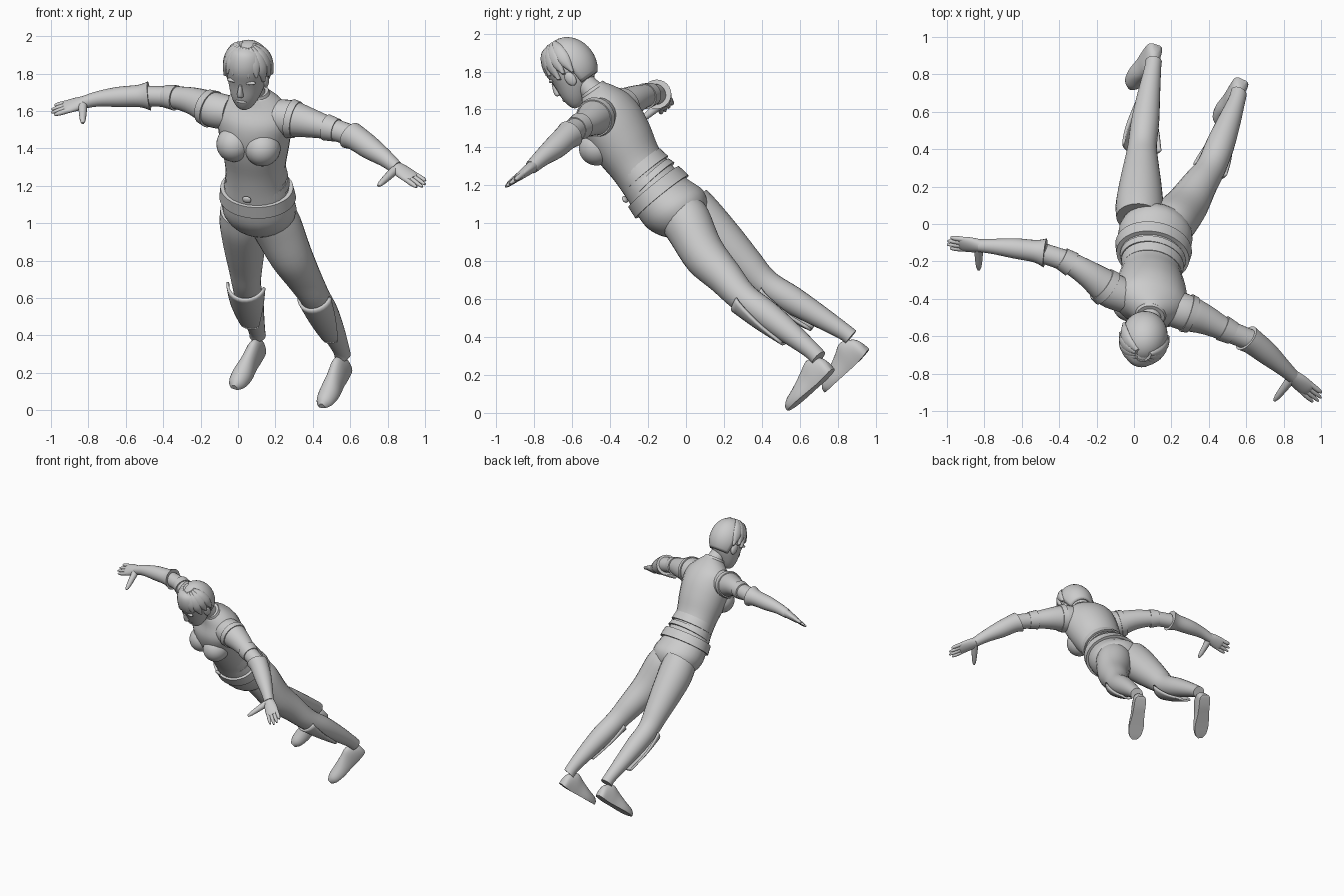
import bpy, bmesh
from math import sin, cos, pi, radians
from mathutils import Vector, Matrix

if "Cube" in bpy.data.objects:
    bpy.data.objects.remove(bpy.data.objects["Cube"])

COLOUR = (0.6, 0.6, 0.6, 1)
grey = bpy.data.materials.new("plain_grey")
grey.use_nodes = True
grey.diffuse_color = COLOUR
grey.node_tree.nodes["Principled BSDF"].inputs["Base Color"].default_value = COLOUR

# Leaning body frame: local x is left, -y is front, z runs up the spine
up = Vector((-0.04, -0.58, 0.81)).normalized()
back = up.cross(Vector((0.95, -0.28, -0.14))).normalized()
left = back.cross(up)
BODY = Matrix((left, back, up)).transposed().to_4x4()
BODY.translation = (0.1, -0.16, 1.17)
HEAD = BODY @ Matrix.Translation((-0.02, 0, 0.78))
WORLD = Matrix.Identity(4)


def finish(name, bm, frame=WORLD, angle=45):
    bmesh.ops.recalc_face_normals(bm, faces=bm.faces)
    me = bpy.data.meshes.new(name)
    bm.to_mesh(me)
    bm.free()
    me.transform(frame)
    me.materials.append(grey)
    me.shade_smooth()
    me.set_sharp_from_angle(angle=radians(angle))
    ob = bpy.data.objects.new(name, me)
    bpy.context.collection.objects.link(ob)
    return ob


def smooth_path(keys, steps):
    """Catmull-Rom interpolation of position and radius keys."""
    k = [Vector(v) for v in keys]
    k = [k[0]] + k + [k[-1]]
    out = []
    for p, q, r, s in zip(k, k[1:], k[2:], k[3:]):
        for i in range(steps):
            t = i / steps
            out.append((q * 2 + (r - p) * t + (p * 2 - q * 5 + r * 4 - s) * t**2
                        + (q * 3 - p - r * 3 + s) * t**3) / 2)
    return out + [k[-1]]


def axes(keys, side):
    axis = (Vector(keys[-1][:3]) - Vector(keys[0][:3])).normalized()
    side = Vector(side)
    side = (side - axis * side.dot(axis)).normalized()
    return side, axis.cross(side)


def loft(name, keys, side=(1, 0, 0), frame=WORLD, floor=-1, steps=4, sides=24):
    """Skin elliptical rings; each key is x, y, z, half width, half depth."""
    keys = [k if len(k) == 5 else (*k, k[3]) for k in keys]
    s, n = axes(keys, side)
    bm = bmesh.new()
    rings = []
    for k in smooth_path(keys, steps):
        c = Vector(k[:3])
        rings.append([bm.verts.new(c + s * k[3] * cos(a) + n * k[4] * max(sin(a), floor))
                      for a in (2 * pi * i / sides for i in range(sides))])
    for lo, hi in zip(rings, rings[1:]):
        for i in range(sides):
            j = (i + 1) % sides
            bm.faces.new((lo[i], lo[j], hi[j], hi[i]))
    bm.faces.new(rings[0])
    bm.faces.new(rings[-1])
    return finish(name, bm, frame)


def ball(name, centre, size, frame=WORLD, keep=None):
    bm = bmesh.new()
    bmesh.ops.create_uvsphere(bm, u_segments=32, v_segments=20, radius=1)
    bm.transform(Matrix.Translation(centre) @ Matrix.Diagonal((*size, 1)))
    if keep:
        bmesh.ops.delete(bm, geom=[v for v in bm.verts if not keep(v.co)], context="VERTS")
    return finish(name, bm, frame)


def guard(name, keys, front):
    """Curved plate over the front of a limb, narrowing towards its end."""
    s, n = axes(keys, front)
    bm = bmesh.new()
    rows = []
    path = smooth_path(keys, 4)
    for i, k in enumerate(path):
        spread = radians(85 - 55 * i / (len(path) - 1))
        rows.append([bm.verts.new(Vector(k[:3]) + (s * cos(a) + n * sin(a)) * k[3])
                     for a in (spread * j / 6 for j in range(-6, 7))])
    for lo, hi in zip(rows, rows[1:]):
        for j in range(12):
            bm.faces.new((lo[j], lo[j + 1], hi[j + 1], hi[j]))
    mod = finish(name, bm).modifiers.new("thickness", "SOLIDIFY")
    mod.thickness = 0.015


# Torso, neck and chest
loft("torso", [(0, 0.03, -0.27, 0.07, 0.08), (0, 0.035, -0.22, 0.16, 0.14),
               (0, 0.03, -0.14, 0.2, 0.175), (0, 0.01, -0.04, 0.19, 0.16),
               (0, 0, 0.08, 0.165, 0.145), (0, 0, 0.18, 0.165, 0.145),
               (0, 0.01, 0.3, 0.185, 0.165), (0, 0.02, 0.41, 0.2, 0.17),
               (0, 0.03, 0.5, 0.2, 0.15), (0, 0.045, 0.57, 0.145, 0.105),
               (0, 0.045, 0.62, 0.08, 0.075)], frame=BODY)
loft("neck", [(0, 0.05, 0.55, 0.075), (0, 0.035, 0.63, 0.06), (-0.01, 0.015, 0.74, 0.058)],
     frame=BODY)
loft("collar", [(0, 0.045, 0.58, 0.1, 0.085), (0, 0.045, 0.635, 0.075, 0.07)], frame=BODY)
for sign, side in ((1, "left"), (-1, "right")):
    ball(side + "_chest", (0.08 * sign, -0.095, 0.365), (0.095, 0.1, 0.095), BODY)

# Belt, waist bands and buckle
for name, z, height, w, d in (("belt", -0.045, 0.07, 0.208, 0.178),
                              ("lower_waist_band", 0.045, 0.035, 0.178, 0.158),
                              ("upper_waist_band", 0.1, 0.06, 0.17, 0.15)):
    loft(name, [(0, 0.01, z, w, d), (0, 0.005, z + height, w * 0.95, d * 0.95)],
         frame=BODY, sides=40)
ball("buckle", (0, -0.165, 0.06), (0.025, 0.012, 0.02), BODY)

# Head and face
loft("head", [(0, -0.085, -0.18, 0.02, 0.02), (0, -0.075, -0.165, 0.045, 0.045),
              (0, -0.05, -0.12, 0.075, 0.08), (0, -0.01, -0.05, 0.1, 0.115),
              (0, 0, 0.03, 0.11, 0.128), (0, 0.01, 0.09, 0.105, 0.12),
              (0, 0.015, 0.14, 0.078, 0.09), (0, 0.015, 0.165, 0.03, 0.04)], frame=HEAD)
loft("nose", [(0, -0.122, 0, 0.008, 0.008), (0, -0.13, -0.04, 0.014, 0.018),
              (0, -0.13, -0.065, 0.018, 0.018), (0, -0.12, -0.075, 0.008, 0.008)], frame=HEAD)
ball("lips", (0, -0.118, -0.108), (0.03, 0.014, 0.011), HEAD)
for sign, side in ((1, "left"), (-1, "right")):
    ball(side + "_ear", (0.103 * sign, 0.005, -0.04), (0.014, 0.028, 0.04), HEAD)
    ball(side + "_brow", (0.045 * sign, -0.103, 0.012), (0.036, 0.014, 0.01), HEAD)

# Hair cap with swept locks
cap = ball("hair_cap", (0, 0.02, 0.02), (0.125, 0.132, 0.155), HEAD,
           lambda p: p.z > 0.09 or p.y > 0.03 and p.z > -0.09)
cap.modifiers.new("thickness", "SOLIDIFY").thickness = 0.02
for i in range(11):
    turn = radians(-190 + 20 * i)
    reach = 68 + 38 * abs(cos(turn)) - 8 * (i % 2)
    arc = []
    for j, width in enumerate((0.012, 0.03, 0.032, 0.006)):
        tilt = radians(15 + (reach - 15) * j / 3)
        arc.append((0.125 * sin(tilt) * cos(turn), 0.02 + 0.135 * sin(tilt) * sin(turn),
                    0.02 + 0.155 * cos(tilt), width, 0.014))
    loft("hair_lock", arc, (-sin(turn), cos(turn), 0), HEAD, sides=10)

# Arms: sleeve, arm band, glove
ARMS = {
    "right": ([(-0.04, -0.39, 1.59, 0.09), (-0.14, -0.345, 1.61, 0.095),
               (-0.25, -0.265, 1.655, 0.072), (-0.36, -0.2, 1.675, 0.058),
               (-0.49, -0.155, 1.68, 0.055)],
              [(-0.475, -0.155, 1.68, 0.078), (-0.53, -0.145, 1.68, 0.06),
               (-0.64, -0.13, 1.675, 0.054), (-0.75, -0.12, 1.665, 0.041),
               (-0.83, -0.115, 1.645, 0.034)],
              (-1, -0.1, 1.6), (-0.83, -0.245, 1.535)),
    "left": ([(0.18, -0.44, 1.57, 0.095), (0.28, -0.475, 1.56, 0.098),
              (0.39, -0.515, 1.535, 0.078), (0.5, -0.57, 1.505, 0.06),
              (0.62, -0.62, 1.465, 0.057)],
             [(0.6, -0.61, 1.47, 0.076), (0.64, -0.635, 1.45, 0.068),
              (0.71, -0.69, 1.4, 0.062), (0.79, -0.76, 1.345, 0.046),
              (0.85, -0.815, 1.295, 0.036)],
             (0.995, -0.94, 1.2), (0.75, -0.945, 1.2)),
}
for side, (sleeve, glove, tip, thumb) in ARMS.items():
    loft(side + "_sleeve", sleeve, (0, 1, 0))
    loft(side + "_glove_cuff", glove, (0, 1, 0))
    a, b = Vector(sleeve[2]), Vector(sleeve[3])
    loft(side + "_arm_band", [a.lerp(b, t) + Vector((0, 0, 0, 0.007)) for t in (0.75, 1.25)],
         (0, 1, 0))
    a, b = Vector(sleeve[1]), Vector(sleeve[2])
    loft(side + "_vest_armhole", [a.lerp(b, t) + Vector((0, 0, 0, 0.008)) for t in (0, 0.3)],
         (0, 1, 0))
    # Hand: palm, four fingers and a thumb
    wrist, tip, thumb = Vector(glove[-1][:3]), Vector(tip), Vector(thumb)
    along = tip - wrist
    across, _ = axes([wrist, tip], thumb - wrist)
    loft(side + "_palm", [(*(wrist - along * 0.1), 0.034, 0.032),
                          (*(wrist + along * 0.2), 0.046, 0.027),
                          (*(wrist + along * 0.5), 0.048, 0.02),
                          (*(wrist + along * 0.6), 0.04, 0.014)], across)
    for i, length in enumerate((0.92, 1, 0.97, 0.86)):
        offset = across * (0.033 - 0.022 * i)
        loft(side + "_finger", [(*(wrist + along * 0.45 + offset), 0.014),
                                (*(wrist + along * 0.75 + offset * 1.1), 0.013),
                                (*(wrist + along * length + offset * 1.15), 0.006)],
             across, sides=12)
    loft(side + "_thumb", [(*wrist, 0.026), (*wrist.lerp(thumb, 0.5), 0.021),
                           (*wrist.lerp(thumb, 0.85), 0.015), (*thumb, 0.007)],
         along, sides=14)

# Legs, knee guards and shoes
LEGS = {
    "left": ([(0.17, -0.03, 1.05, 0.13), (0.21, 0.02, 0.98, 0.133),
              (0.28, 0.1, 0.83, 0.116), (0.35, 0.21, 0.71, 0.095),
              (0.41, 0.3, 0.61, 0.08), (0.46, 0.42, 0.52, 0.077),
              (0.51, 0.55, 0.42, 0.062), (0.55, 0.66, 0.33, 0.046),
              (0.56, 0.7, 0.29, 0.045)],
             (0.58, 0.77, 0.235), (0.45, 0.54, 0.015)),
    "right": ([(0.03, 0.03, 1.08, 0.125), (0.03, 0.1, 1, 0.128),
               (0.035, 0.22, 0.88, 0.112), (0.04, 0.33, 0.77, 0.092),
               (0.045, 0.42, 0.68, 0.078), (0.06, 0.55, 0.6, 0.075),
               (0.08, 0.7, 0.51, 0.06), (0.1, 0.83, 0.43, 0.045),
               (0.105, 0.87, 0.4, 0.044)],
              (0.12, 0.955, 0.335), (-0.02, 0.735, 0.115)),
}
SHOE = ((0, 0.022, 0.05), (0.06, 0.042, 0.09), (0.25, 0.046, 0.125), (0.45, 0.048, 0.1),
        (0.7, 0.057, 0.068), (0.9, 0.046, 0.048), (1, 0.018, 0.025))
for side, (leg, heel, toe) in LEGS.items():
    loft(side + "_leg", leg)
    lift = Vector((0, 0, 0, 0.016))
    guard(side + "_knee_guard", [Vector(k) + lift for k in leg[4:7]], (-0.25, -0.7, -0.7))
    heel, toe = Vector(heel), Vector(toe)
    shin = Vector(leg[4][:3]) - Vector(leg[7][:3])
    loft(side + "_shoe", [(*heel.lerp(toe, t), w, h) for t, w, h in SHOE],
         shin.cross(toe - heel), floor=-0.12)
